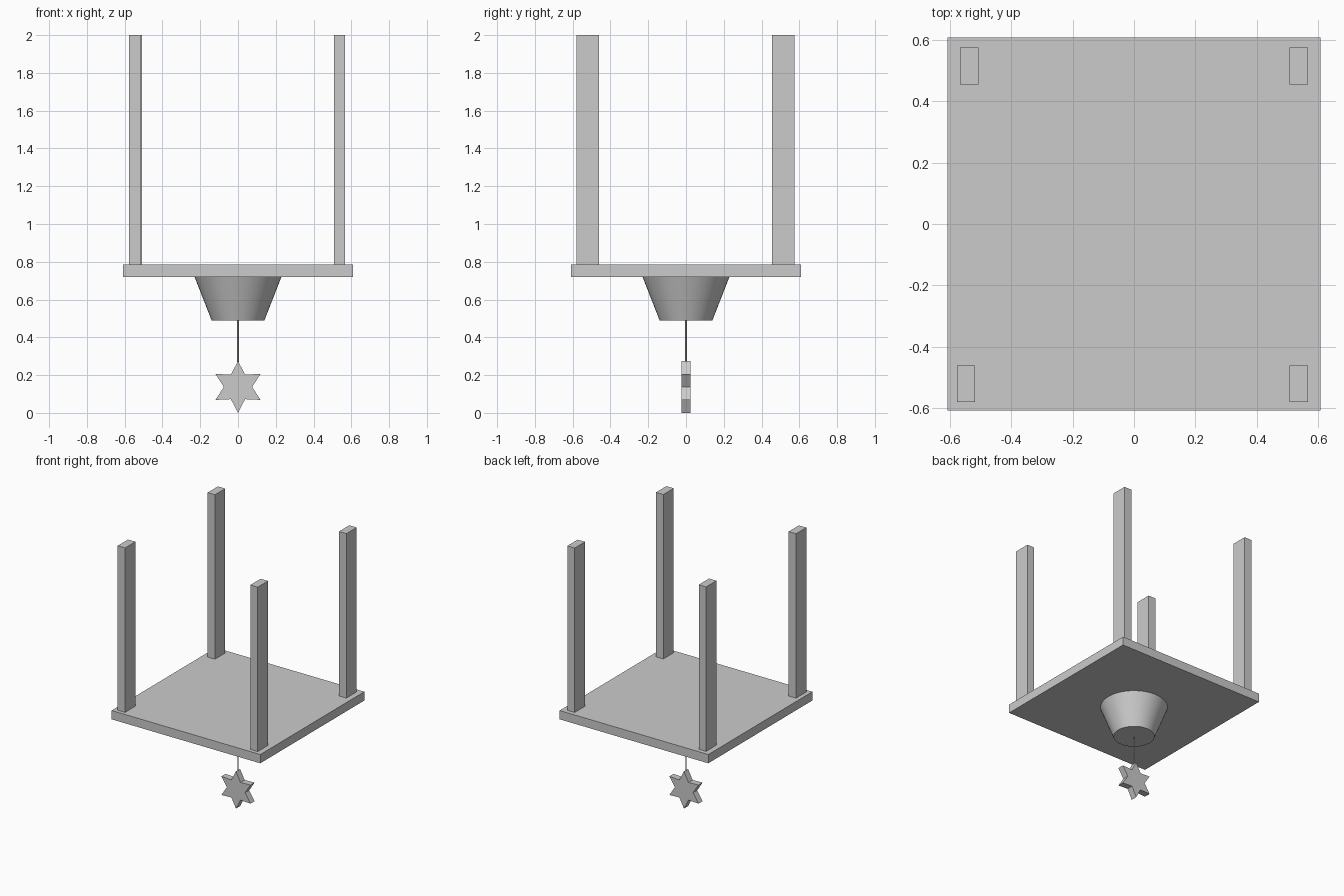
import bpy, bmesh
from math import sin, cos, pi, radians

cube = bpy.data.objects.get("Cube")
if cube:
    bpy.data.objects.remove(cube, do_unlink=True)

GREY = (0.6, 0.6, 0.6, 1)
grey = bpy.data.materials.new("plain grey")
grey.use_nodes = True
grey.diffuse_color = GREY
grey.node_tree.nodes["Principled BSDF"].inputs["Base Color"].default_value = GREY


def box(name, center, size):
    bpy.ops.mesh.primitive_cube_add(size=1, location=center)
    ob = bpy.context.object
    ob.name = name
    ob.scale = size
    bpy.ops.object.transform_apply(location=False, rotation=False, scale=True)
    ob.data.materials.append(grey)
    return ob


def frustum(name, bottom_radius, top_radius, z0, z1, sides):
    bpy.ops.mesh.primitive_cone_add(vertices=sides, radius1=bottom_radius, radius2=top_radius,
                                    depth=z1 - z0, location=(0, 0, (z0 + z1) / 2))
    ob = bpy.context.object
    ob.name = name
    ob.data.materials.append(grey)
    bpy.ops.object.shade_smooth_by_angle(angle=radians(30))
    return ob


def star(name, outer, inner, thickness, z):
    # Six-pointed outline, extruded along y
    bm = bmesh.new()
    ring = []
    for i in range(12):
        r = inner if i % 2 else outer
        a = pi / 2 + i * pi / 6
        ring.append(bm.verts.new((r * cos(a), -thickness / 2, r * sin(a))))
    face = bm.faces.new(ring)
    new = bmesh.ops.extrude_face_region(bm, geom=[face])["geom"]
    moved = [v for v in new if isinstance(v, bmesh.types.BMVert)]
    bmesh.ops.translate(bm, verts=moved, vec=(0, thickness, 0))
    bmesh.ops.recalc_face_normals(bm, faces=bm.faces)
    mesh = bpy.data.meshes.new(name)
    bm.to_mesh(mesh)
    bm.free()
    mesh.materials.append(grey)
    ob = bpy.data.objects.new(name, mesh)
    ob.location.z = z
    bpy.context.collection.objects.link(ob)


# Square board with four upright posts
BOARD_BOTTOM, BOARD_TOP, TOP = 0.72, 0.785, 2.0
box("board", (0, 0, (BOARD_BOTTOM + BOARD_TOP) / 2), (1.215, 1.215, BOARD_TOP - BOARD_BOTTOM))
posts = {
    "front_right_post": (-0.547, -0.52),
    "front_left_post": (0.537, -0.52),
    "back_right_post": (-0.537, 0.515),
    "back_left_post": (0.537, 0.515),
}
for name, (x, y) in posts.items():
    box(name, (x, y, (BOARD_TOP + TOP) / 2), (0.06, 0.12, TOP - BOARD_TOP))

# Tapered shade, pull cord and star pendant
frustum("shade", 0.14, 0.23, 0.49, BOARD_BOTTOM, 48)
frustum("pull_cord", 0.004, 0.004, 0.27, 0.495, 12)
star("star_pendant", 0.1375, 0.075, 0.048, 0.1375)
